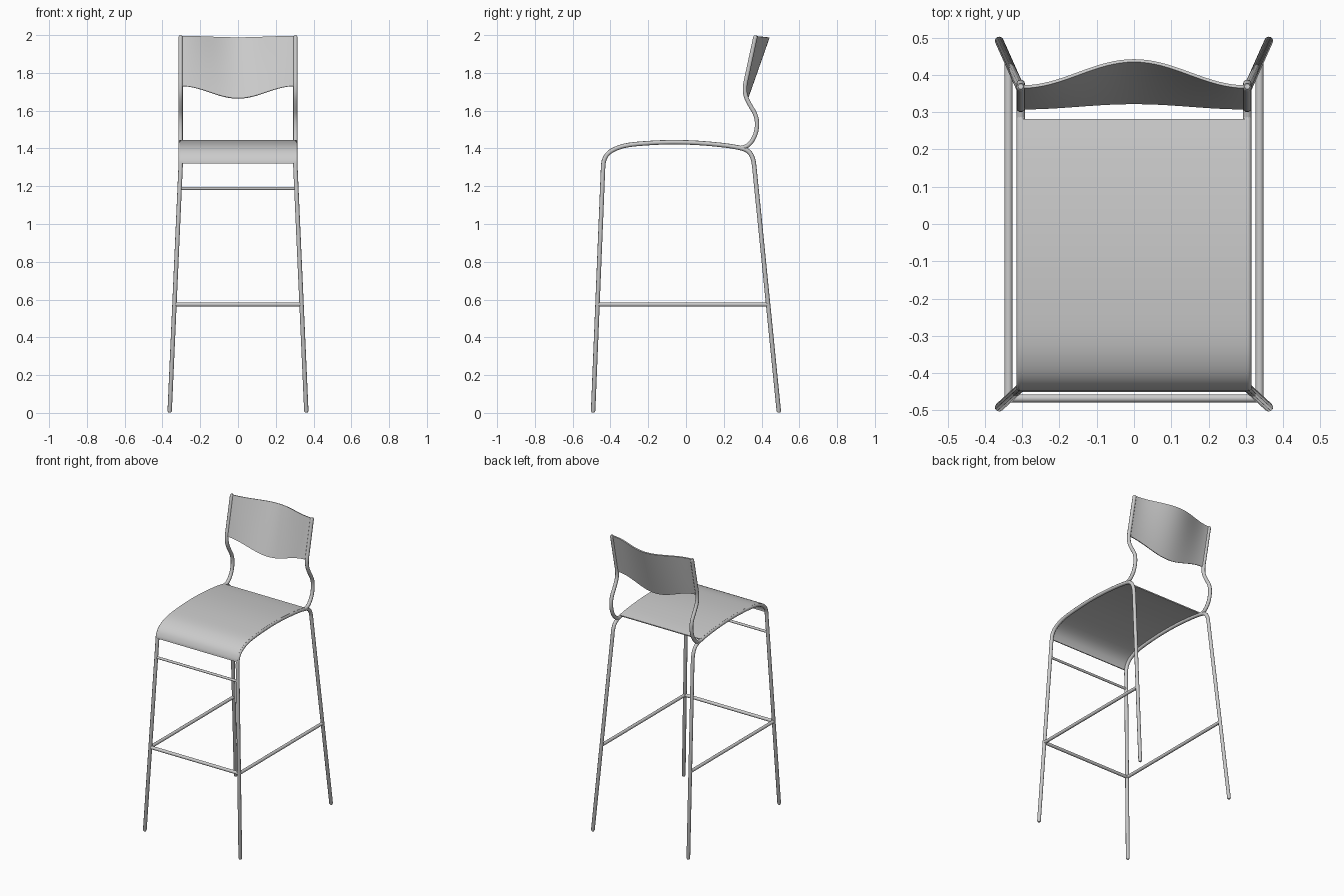
import bpy, bmesh, math
from mathutils import Vector

cube = bpy.data.objects.get("Cube")
if cube:
    bpy.data.objects.remove(cube, do_unlink=True)

grey = bpy.data.materials.new("plain grey")
grey.use_nodes = True
colour = (0.6, 0.6, 0.6, 1)
grey.diffuse_color = colour
grey.node_tree.nodes["Principled BSDF"].inputs["Base Color"].default_value = colour

X = 0.304      # tube centre line at the seat
FOOT_X = 0.362
R = 0.0118     # tube radius


def rounded(points, passes=2):
    """Corner cutting: turns a coarse path into a smooth one, keeping its ends."""
    pts = [Vector(p) for p in points]
    for _ in range(passes):
        out = [pts[0]]
        for a, b in zip(pts, pts[1:]):
            out += [a.lerp(b, 0.25), a.lerp(b, 0.75)]
        pts = out + [pts[-1]]
    return pts


def finish(obj):
    bpy.ops.object.select_all(action='DESELECT')
    obj.select_set(True)
    bpy.context.view_layer.objects.active = obj
    bpy.ops.object.convert(target='MESH')
    bpy.ops.object.shade_smooth_by_angle(angle=math.radians(40))


def tube(name, pts, radius=R, tips=(False, False)):
    """Round tube along a path; a tip flag rounds off that end."""
    pts = [Vector(p) for p in pts]
    radii = [1.0] * len(pts)
    if tips[0]:
        pts.insert(1, pts[0] + (pts[1] - pts[0]).normalized() * 0.008)
        radii = [0.6] + radii
    if tips[1]:
        pts.insert(-1, pts[-1] + (pts[-2] - pts[-1]).normalized() * 0.008)
        radii = radii + [0.6]
    curve = bpy.data.curves.new(name, 'CURVE')
    curve.dimensions = '3D'
    curve.bevel_depth = radius
    curve.bevel_resolution = 3
    curve.use_fill_caps = True
    spline = curve.splines.new('POLY')
    spline.points.add(len(pts) - 1)
    for sp, p, r in zip(spline.points, pts, radii):
        sp.co = (*p, 1)
        sp.radius = r
    curve.materials.append(grey)
    obj = bpy.data.objects.new(name, curve)
    bpy.context.collection.objects.link(obj)
    finish(obj)


def sheet(name, rows, thickness, offset):
    """Thin curved panel skinned over rows of points."""
    bm = bmesh.new()
    grid = [[bm.verts.new(p) for p in row] for row in rows]
    for lo, hi in zip(grid, grid[1:]):
        for i in range(len(lo) - 1):
            bm.faces.new((lo[i], lo[i + 1], hi[i + 1], hi[i]))
    mesh = bpy.data.meshes.new(name)
    bm.to_mesh(mesh)
    bm.free()
    mesh.materials.append(grey)
    obj = bpy.data.objects.new(name, mesh)
    bpy.context.collection.objects.link(obj)
    mod = obj.modifiers.new("thickness", 'SOLIDIFY')
    mod.thickness = thickness
    mod.offset = offset
    finish(obj)


# Side profile of the seat rail, front to back (y, z)
rail = [(-0.439, 1.30), (-0.436, 1.335), (-0.42, 1.368), (-0.385, 1.395),
        (-0.32, 1.418), (-0.2, 1.429), (-0.08, 1.434), (0.05, 1.431),
        (0.2, 1.418), (0.295, 1.402), (0.335, 1.385), (0.356, 1.345), (0.362, 1.30)]
# Side profile of the back upright (y, z)
back = [(0.285, 1.402), (0.325, 1.41), (0.362, 1.455), (0.378, 1.515),
        (0.372, 1.575), (0.335, 1.635), (0.312, 1.685), (0.312, 1.735),
        (0.321, 1.775), (0.369, 1.998)]

for side, s in (("left", 1), ("right", -1)):
    # Legs and seat rail are one bent tube
    bend = rounded([(s * X, y, z) for y, z in rail])
    path = [(s * FOOT_X, -0.492, 0.002)] + bend + [(s * FOOT_X, 0.492, 0.002)]
    tube(side + "_leg_frame", path, tips=(True, True))
    tube(side + "_back_upright", rounded([(s * X, y, z) for y, z in back]),
         tips=(False, True))
    tube(side + "_foot_bar", [(s * 0.337, -0.467, 0.574), (s * 0.337, 0.434, 0.574)], 0.011)

# Cross bars between the front legs
tube("front_foot_bar", [(-0.337, -0.468, 0.574), (0.337, -0.468, 0.574)], 0.011)
tube("upper_front_bar", [(-0.306, -0.443, 1.188), (0.306, -0.443, 1.188)], 0.0085)

# Seat panel follows the top of the rails
profile = rounded([(0, -0.437, 1.32)] + [(0, y, z) for y, z in rail[1:9]] + [(0, 0.28, 1.405)])
rows = []
for i, p in enumerate(profile):
    t = (profile[min(i + 1, len(profile) - 1)] - profile[max(i - 1, 0)]).normalized()
    q = p + Vector((0, -t.z, t.y)) * 0.0115
    rows.append([(-0.307, q.y, q.z), (0.307, q.y, q.z)])
sheet("seat", rows, 0.007, -1)

# Backrest panel: bowed backwards, more so at the top, with a dipped lower edge
rows = []
for j in range(9):
    v = j / 8
    row = []
    for i in range(33):
        x = -0.3 + 0.6 * i / 32
        bell = 0.5 * (1 + math.cos(math.pi * x / 0.3))
        low, high = 1.73 - 0.065 * bell, 1.995 - 0.008 * bell
        z = low + (high - low) * v
        row.append((x, 0.369 - 0.215 * (1.998 - z) + bell * (0.028 + 0.044 * v), z))
    rows.append(row)
sheet("backrest", rows, 0.008, 0)
